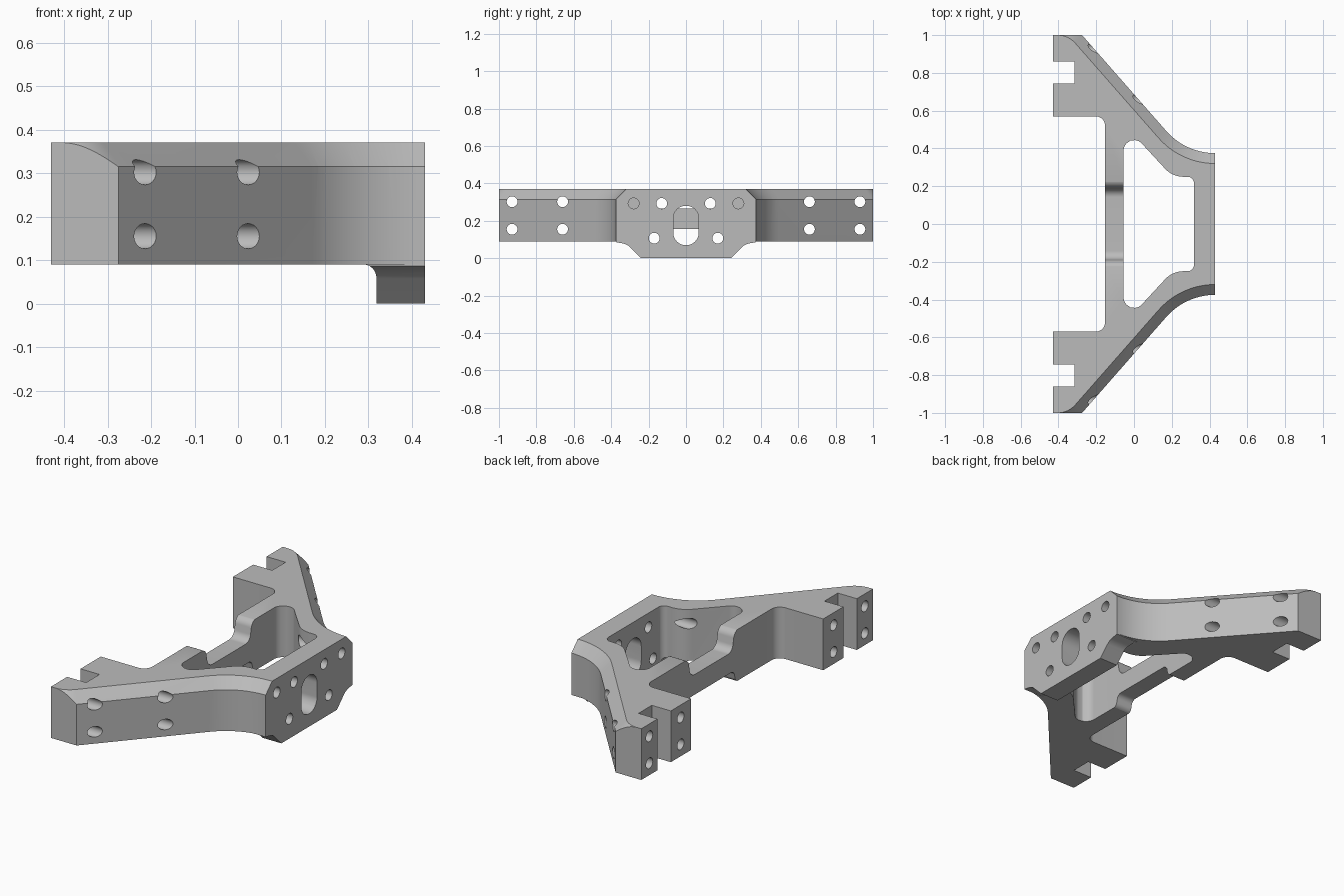
import bpy
import bmesh
import math
from mathutils import Vector

if "Cube" in bpy.data.objects:
    bpy.data.objects.remove(bpy.data.objects["Cube"], do_unlink=True)

TOP, BASE, SIDE = 0.37, 0.09, 0.43
SLOPE = math.radians(48.9)


def rounded(points, steps=10):
    """Polygon of (u, v[, radius]) corners with the given fillets."""
    out = []
    for i, p in enumerate(points):
        c = Vector(p[:2])
        if len(p) < 3:
            out.append(c)
            continue
        a = (Vector(points[i - 1][:2]) - c).normalized()
        b = (Vector(points[(i + 1) % len(points)][:2]) - c).normalized()
        half = a.angle(b) / 2
        centre = c + (a + b).normalized() * p[2] / math.sin(half)
        start = c + a * p[2] / math.tan(half) - centre
        end = c + b * p[2] / math.tan(half) - centre
        for k in range(steps + 1):
            t = k / steps
            out.append(centre + (start * (1 - t) + end * t).normalized() * p[2])
    return out


def make_object(name, bm):
    bmesh.ops.recalc_face_normals(bm, faces=bm.faces)
    mesh = bpy.data.meshes.new(name)
    bm.to_mesh(mesh)
    bm.free()
    obj = bpy.data.objects.new(name, mesh)
    bpy.context.scene.collection.objects.link(obj)
    return obj


def prism(name, pts, axis, lo, hi):
    """Extrude a 2D profile along an axis."""
    place = {"x": lambda p, w: (w, p[0], p[1]),
             "y": lambda p, w: (p[0], w, p[1]),
             "z": lambda p, w: (p[0], p[1], w)}[axis]
    bm = bmesh.new()
    rings = [[bm.verts.new(place(p, w)) for p in pts] for w in (lo, hi)]
    for ring in rings:
        bm.faces.new(ring)
    n = len(pts)
    for i in range(n):
        j = (i + 1) % n
        bm.faces.new((rings[0][i], rings[0][j], rings[1][j], rings[1][i]))
    return make_object(name, bm)


def mirrored(half):
    """Close a half profile by mirroring it across the second coordinate."""
    return half + [(p[0], -p[1], *p[2:]) for p in reversed(half)]


def mirrored_u(half):
    return half + [(-p[0], *p[1:]) for p in reversed(half)]


def combine(target, tool, operation):
    mod = target.modifiers.new(operation, "BOOLEAN")
    mod.operation, mod.solver, mod.object = operation, "EXACT", tool
    bpy.context.view_layer.objects.active = target
    bpy.ops.object.modifier_apply(modifier=mod.name)
    bpy.data.objects.remove(tool, do_unlink=True)


def arc(cx, cy, r, a0, a1, steps=14):
    return [Vector((cx + r * math.cos(a0 + (a1 - a0) * k / steps),
                    cy + r * math.sin(a0 + (a1 - a0) * k / steps)))
            for k in range(steps + 1)]


def drill(target, y, z, lo, hi, r=0.029):
    circle = arc(y, z, r, 0, math.tau, 24)[:-1]
    combine(target, prism("drill", circle, "x", lo, hi), "DIFFERENCE")


# Main bracket outline with notched rear ends and swept front arms
flare = arc(SIDE, 0.72, 0.345, -math.pi / 2, -math.pi / 2 - SLOPE)
outline = [tuple(p) for p in flare] + [
    (-0.275, 1.0), (-SIDE, 1.0), (-SIDE, 0.86), (-0.315, 0.86),
    (-0.315, 0.745), (-SIDE, 0.745), (-SIDE, 0.57), (-0.153, 0.57, 0.05)]
bracket = prism("mounting_bracket", rounded(mirrored(outline)), "z", BASE, TOP)

# Lower lip of the end plate, with a fillet under the arms
lip_half = [(0.37, 0.2), (0.375, 0.086), (0.315, 0.075, 0.08), (0.24, 0)]
lip = prism("lower_lip", rounded(mirrored_u(lip_half)), "x", 0.28, SIDE)
relief = rounded([(0.2, -0.1), (0.318, -0.1), (0.318, BASE, 0.03), (0.2, BASE)])
combine(lip, prism("lip_relief", relief, "y", -0.6, 0.6), "DIFFERENCE")
combine(bracket, lip, "UNION")

# Central window
window = mirrored([(0.318, 0.25, 0.035), (0.204, 0.25, 0.13), (-0.055, 0.53, 0.055)])
combine(bracket, prism("window", rounded(window), "z", -0.2, 0.6), "DIFFERENCE")

# Rear crossbar is stepped above and below
upper = mirrored_u([(0.3, 0.45), (0.3, 0.372), (0.2, 0.372, 0.045), (0.18, 0.265, 0.045)])
lower = mirrored_u([(0.3, 0.0), (0.3, 0.088), (0.21, 0.088, 0.03), (0.195, 0.155, 0.03)])
for step in (upper, lower):
    combine(bracket, prism("step", rounded(step), "x", -0.25, 0.0), "DIFFERENCE")

# Sloped bevel along the upper outer edge of each arm
path = ([Vector((0.5, 0.32))] + arc(SIDE, 0.72, 0.40, -math.pi / 2, -math.pi / 2 - SLOPE)
        + arc(-0.405, 0.875, 0.125, math.pi / 2 - SLOPE, math.pi / 2)
        + [Vector((-0.5, 1.0))])
for side in (1, -1):
    bm = bmesh.new()
    sections = []
    for i, p in enumerate(path):
        d = (path[min(i + 1, len(path) - 1)] - path[max(i - 1, 0)]).normalized()
        n = Vector((d.y, -d.x))
        sections.append([bm.verts.new((p.x + n.x * o, side * (p.y + n.y * o), z))
                         for o, z in ((-0.03, TOP + 0.03), (0.15, TOP - 0.15),
                                      (0.15, TOP + 0.03))])
    for a, b in zip(sections, sections[1:]):
        for k in range(3):
            m = (k + 1) % 3
            bm.faces.new((a[k], a[m], b[m], b[k]))
    bm.faces.new(sections[0])
    bm.faces.new(sections[-1])
    combine(bracket, make_object("bevel_cutter", bm), "DIFFERENCE")

# Bolt holes through the arms and the end plate
for side in (1, -1):
    for y in (0.66, 0.93):
        for z in (0.155, 0.302):
            drill(bracket, side * y, z, -0.6, 0.6)
    for y, z in ((0.13, 0.293), (0.28, 0.293), (0.17, 0.107)):
        drill(bracket, side * y, z, 0.05, 0.6)

# Upright slot in the end plate
slot = rounded(mirrored_u([(0.068, 0.28, 0.066), (0.068, 0.07, 0.066)]))
combine(bracket, prism("slot", slot, "x", 0.2, 0.6), "DIFFERENCE")

# Plain grey metal
grey = bpy.data.materials.new("grey_metal")
colour = (0.5, 0.5, 0.5, 1)
grey.use_nodes = True
grey.diffuse_color = colour
grey.node_tree.nodes["Principled BSDF"].inputs["Base Color"].default_value = colour
bracket.data.materials.clear()
bracket.data.materials.append(grey)
for face in bracket.data.polygons:
    face.material_index = 0

bpy.ops.object.select_all(action="DESELECT")
bracket.select_set(True)
bpy.context.view_layer.objects.active = bracket
bpy.ops.object.shade_smooth_by_angle(angle=math.radians(25))
